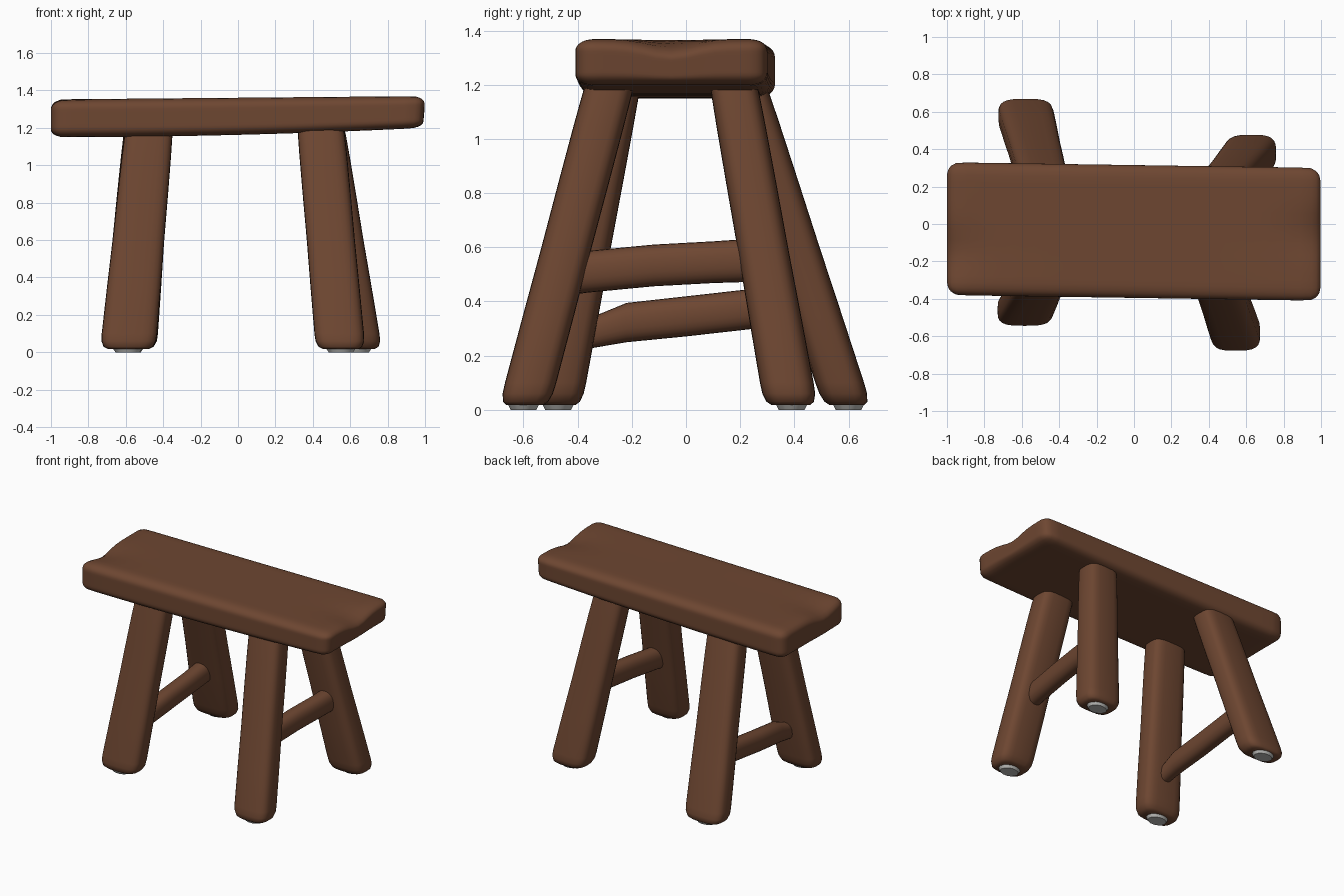
import bpy, bmesh, math
from mathutils import Vector

cube = bpy.data.objects.get("Cube")
if cube:
    bpy.data.objects.remove(cube, do_unlink=True)


def make_material(name, rgb, rough):
    m = bpy.data.materials.new(name)
    m.use_nodes = True
    m.diffuse_color = (*rgb, 1)
    bsdf = m.node_tree.nodes["Principled BSDF"]
    bsdf.inputs["Base Color"].default_value = (*rgb, 1)
    bsdf.inputs["Roughness"].default_value = rough
    return m


wood = make_material("brown wood", (0.155, 0.062, 0.031), 0.8)
pad_grey = make_material("pale grey", (0.5, 0.5, 0.48), 0.8)


def finish(bm, name, material):
    bmesh.ops.recalc_face_normals(bm, faces=bm.faces)
    mesh = bpy.data.meshes.new(name)
    bm.to_mesh(mesh)
    bm.free()
    mesh.materials.append(material)
    ob = bpy.data.objects.new(name, mesh)
    bpy.context.collection.objects.link(ob)
    bpy.ops.object.select_all(action='DESELECT')
    ob.select_set(True)
    bpy.context.view_layer.objects.active = ob
    bpy.ops.object.shade_smooth_by_angle(angle=math.radians(50))
    return ob


def ring(center, u, v, power, sides=24):
    """Rounded-square section spanned by the half-axes u and v."""
    pts = []
    for i in range(sides):
        a = 2 * math.pi * i / sides
        c, s = math.cos(a), math.sin(a)
        pts.append(center + u * math.copysign(abs(c) ** power, c)
                   + v * math.copysign(abs(s) ** power, s))
    return pts


def loft(name, rings, material):
    bm = bmesh.new()
    loops = [[bm.verts.new(p) for p in r] for r in rings]
    n = len(loops[0])
    for a, b in zip(loops, loops[1:]):
        for i in range(n):
            j = (i + 1) % n
            bm.faces.new((a[i], a[j], b[j], b[i]))
    bm.faces.new(loops[0])
    bm.faces.new(loops[-1])
    return finish(bm, name, material)


# Seat: worn plank with rounded edges, thinner at one end, hollowed at both ends
def seat():
    half = Vector((1.0, 0.355, 0.1))
    radius = Vector((0.07, 0.07, 0.05))
    bm = bmesh.new()
    bmesh.ops.create_cube(bm, size=2)
    bmesh.ops.subdivide_edges(bm, edges=bm.edges[:], cuts=19, use_grid_fill=True)
    for v in bm.verts:
        p = Vector([h * math.sin(c * math.pi / 2) for c, h in zip(v.co, half)])
        core = Vector([max(r - h, min(h - r, c)) for c, h, r in zip(p, half, radius)])
        d = Vector([(c - k) / r for c, k, r in zip(p, core, radius)])
        if d.length > 0:
            d.normalize()
            p = core + Vector([a * r for a, r in zip(d, radius)])
        t = (p.x + 1) / 2
        up = (p.z + half.z) / (2 * half.z)
        low, high = 1.15 + 0.05 * t * t, 1.352 + 0.018 * t
        notch_y = 0.0 if p.x > 0 else -0.12
        dip = 0.045 * abs(p.x) ** 8 * math.exp(-((p.y - notch_y) / 0.12) ** 2)
        x = p.x - 0.012 * t * (1 - up)
        y = p.y - 0.025 - 0.03 * t
        v.co = (x, y, low + (high - low) * up - dip * up)
    finish(bm, "seat", wood)


# Legs: splayed rounded posts with softened feet and small floor pads
def leg(name, top, foot, top_half, foot_half):
    rings = []
    for z, scale in ((0.018, 0.72), (0.03, 0.88), (0.06, 0.98), (0.1, 1.0), (0.35, 1.0),
                     (0.6, 0.99), (0.85, 1.0), (1.05, 1.0), (1.15, 0.99), (1.25, 0.96)):
        t = z / 1.15
        c = Vector(foot).lerp(Vector(top), t)
        h = Vector(foot_half).lerp(Vector(top_half), t) * scale
        rings.append(ring(Vector((c.x, c.y, z)), Vector((h.x, 0, 0)),
                          Vector((0, h.y, 0)), 0.58))
    loft(name, rings, wood)
    base = Vector((foot[0], foot[1], 0))
    pad = [ring(base + Vector((0, 0, z)), Vector((s, 0, 0)), Vector((0, s * 0.75, 0)), 1.0, 14)
           for z, s in ((0, 0.065), (0.022, 0.08))]
    loft(name + "_pad", pad, pad_grey)


seat()
leg("front_right_leg", (-0.48, -0.26), (-0.59, -0.472), (0.13, 0.085), (0.15, 0.085))
leg("back_right_leg", (-0.485, 0.225), (-0.585, 0.6), (0.13, 0.09), (0.15, 0.09))
leg("front_left_leg", (0.447, -0.295), (0.55, -0.6), (0.127, 0.093), (0.133, 0.095))
leg("back_left_leg", (0.46, 0.185), (0.635, 0.39), (0.12, 0.09), (0.138, 0.1))


# Stretchers: oval rails joining the front and back leg of each pair
def stretcher(name, path, half_width, half_height):
    rings = [ring(Vector(p), Vector((half_width * s, 0, 0)),
                  Vector((0, 0, half_height * s)), 0.85) for p, s in path]
    loft(name, rings, wood)


stretcher("left_stretcher", (((0.5, -0.47, 0.5), 1.05), ((0.51, -0.36, 0.51), 1.0),
                             ((0.53, -0.12, 0.533), 1.0), ((0.55, 0.1, 0.545), 1.0),
                             ((0.56, 0.3, 0.555), 1.05)), 0.06, 0.077)
stretcher("right_stretcher", (((-0.56, -0.42, 0.275), 0.8), ((-0.56, -0.33, 0.29), 0.8),
                              ((-0.56, -0.22, 0.322), 0.98), ((-0.56, 0.0, 0.345), 1.0),
                              ((-0.555, 0.24, 0.372), 1.0), ((-0.555, 0.47, 0.4), 1.05)),
          0.06, 0.074)
